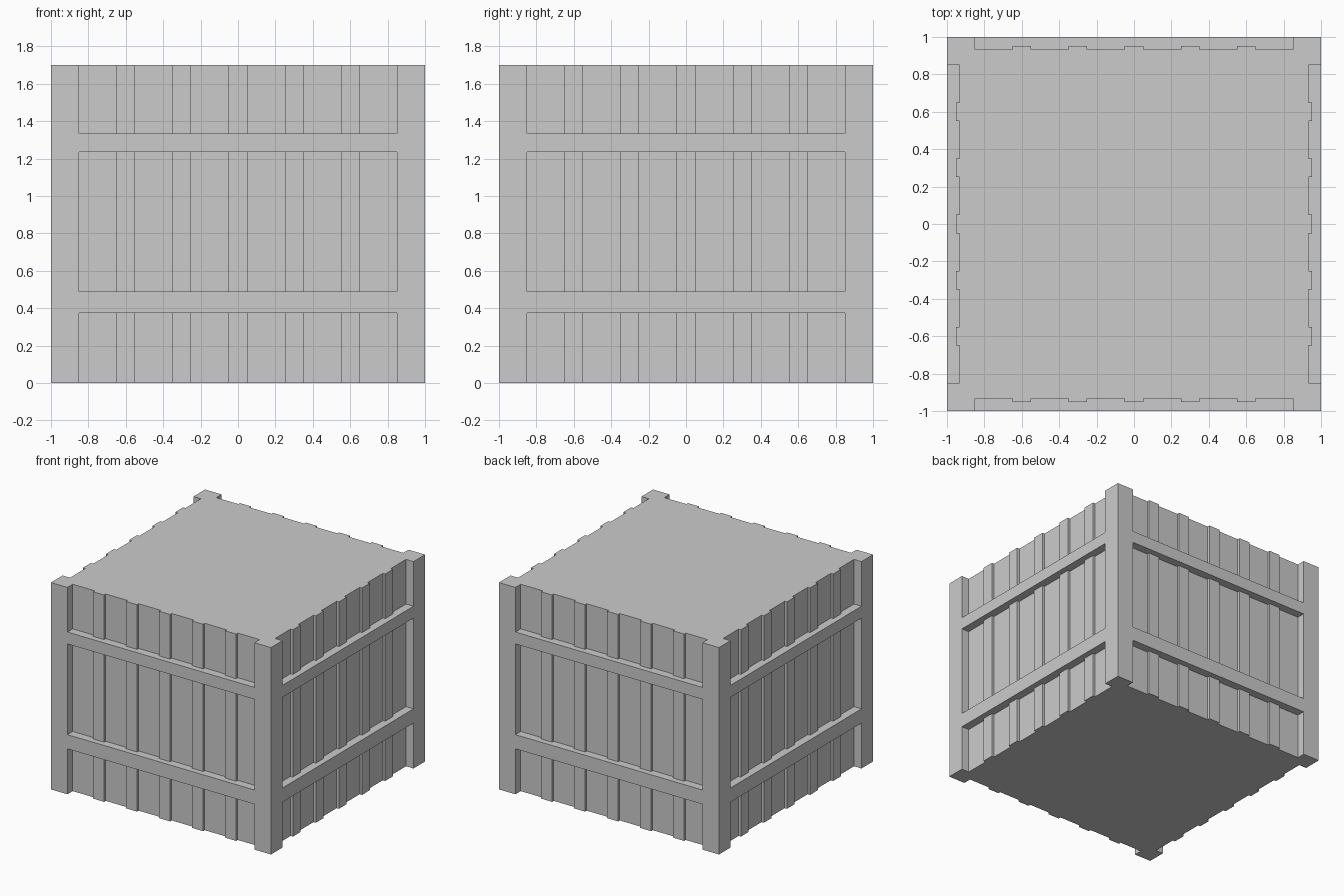
import bpy, bmesh
from mathutils import Matrix
from math import pi

if "Cube" in bpy.data.objects:
    bpy.data.objects.remove(bpy.data.objects["Cube"])

HEIGHT = 1.7
POST = 0.85        # inner edge of corner posts
PANEL = 0.932      # depth of recessed wall
BATTEN = 0.953     # depth of raised slats
BAYS = [(-0.1, 0.373), (0.49, 1.235), (1.333, HEIGHT + 0.1)]  # openings between rails


def make_object(name, bm):
    bmesh.ops.recalc_face_normals(bm, faces=bm.faces[:])
    mesh = bpy.data.meshes.new(name)
    bm.to_mesh(mesh)
    bm.free()
    obj = bpy.data.objects.new(name, mesh)
    bpy.context.collection.objects.link(obj)
    return obj


# Crate body: solid block spanning posts and rails
bm = bmesh.new()
bmesh.ops.create_cube(bm, size=1, matrix=Matrix.Translation((0, 0, HEIGHT / 2))
                      @ Matrix.Diagonal((2, 2, HEIGHT, 1)))
crate = make_object("crate_body", bm)

# Stepped recess outline: wall with five slats left standing
profile = [(-POST, -1.1), (-POST, -PANEL)]
for i in range(-2, 3):
    x = i * 0.3
    profile += [(x - 0.05, -PANEL), (x - 0.05, -BATTEN),
                (x + 0.05, -BATTEN), (x + 0.05, -PANEL)]
profile += [(POST, -PANEL), (POST, -1.1)]

# Recess cutters: three bays on each of the four sides
bm = bmesh.new()
for side in range(4):
    turn = Matrix.Rotation(side * pi / 2, 3, 'Z')
    for z0, z1 in BAYS:
        face = bm.faces.new([bm.verts.new(turn @ Matrix.Identity(3) @ v)
                             for v in (Matrix.Translation((x, y, z0)).to_translation()
                                       for x, y in profile)])
        top = bmesh.ops.extrude_face_region(bm, geom=[face], use_keep_orig=True)["geom"]
        bmesh.ops.translate(bm, vec=(0, 0, z1 - z0),
                            verts=[g for g in top if isinstance(g, bmesh.types.BMVert)])
cutter = make_object("recess_cutter", bm)
cutter.hide_render = True

# Carve the panels out of the block
mod = crate.modifiers.new("panels", 'BOOLEAN')
mod.operation = 'DIFFERENCE'
mod.solver = 'EXACT'
mod.object = cutter
bpy.context.view_layer.objects.active = crate
crate.select_set(True)
bpy.ops.object.modifier_apply(modifier=mod.name)
bpy.data.objects.remove(cutter)
